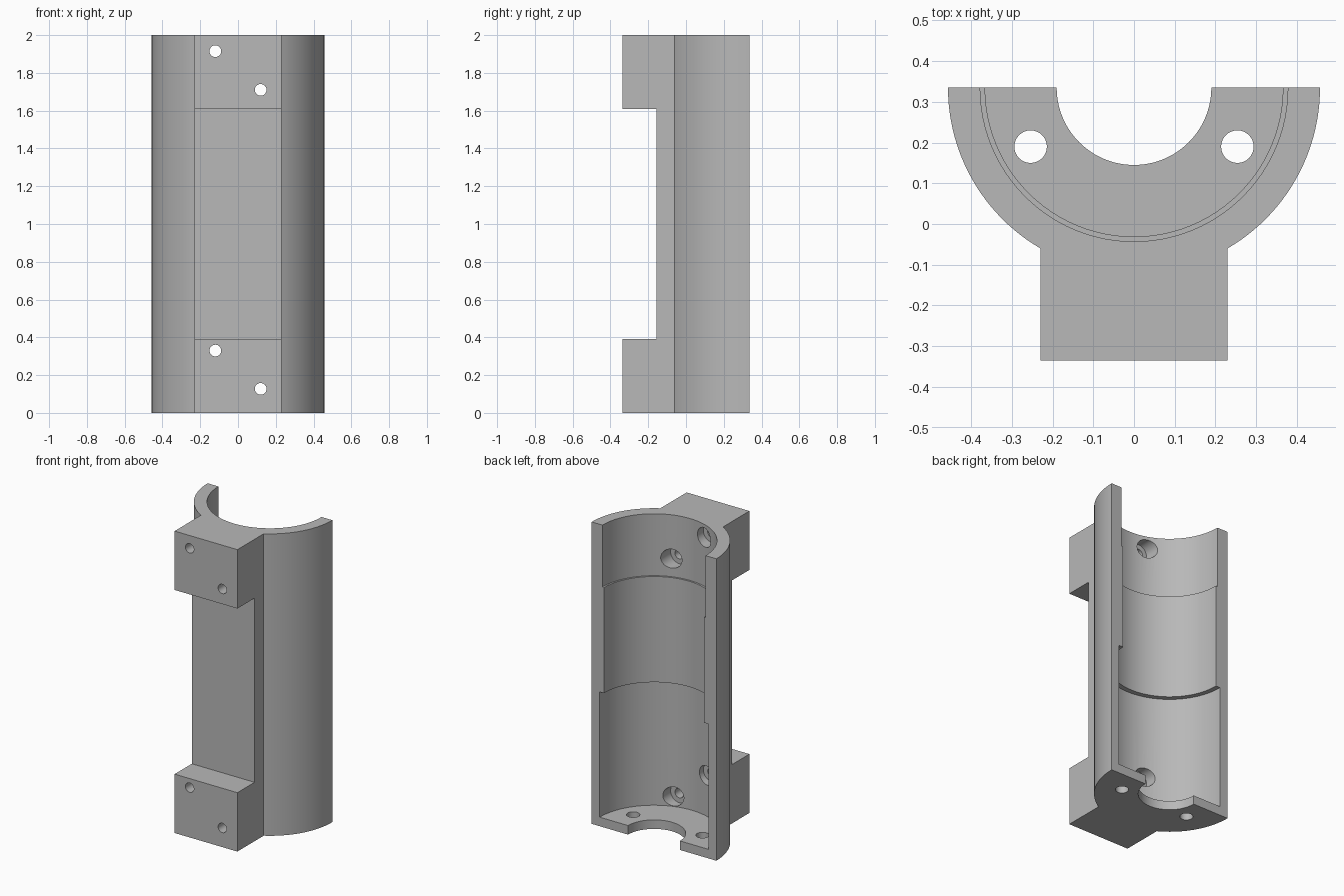
import bpy, bmesh, math
from mathutils import Matrix, Vector

cube = bpy.data.objects.get("Cube")
if cube:
    bpy.data.objects.remove(cube, do_unlink=True)

AXIS_Y = 0.335          # the shell is a half tube around this line
OUTER_R = 0.457
BLOCK_X = 0.23          # half width of the mounting blocks
BLOCK_H = 0.39
WEB_Y = -0.155

grey = bpy.data.materials.new("plain grey")
grey.use_nodes = True
colour = (0.48, 0.48, 0.48, 1)
grey.diffuse_color = colour
grey.node_tree.nodes["Principled BSDF"].inputs["Base Color"].default_value = colour


def make_object(name, bm):
    bmesh.ops.recalc_face_normals(bm, faces=bm.faces)
    mesh = bpy.data.meshes.new(name)
    bm.to_mesh(mesh)
    bm.free()
    mesh.materials.append(grey)
    obj = bpy.data.objects.new(name, mesh)
    bpy.context.collection.objects.link(obj)
    return obj


def prism(name, outline, z0, z1):
    bm = bmesh.new()
    face = bm.faces.new([bm.verts.new((x, y, z0)) for x, y in outline])
    top = bmesh.ops.extrude_face_region(bm, geom=[face])["geom"]
    bmesh.ops.translate(bm, vec=(0, 0, z1 - z0),
                        verts=[v for v in top if isinstance(v, bmesh.types.BMVert)])
    return make_object(name, bm)


def rod(name, radius, start, end):
    start, end = Vector(start), Vector(end)
    turn = (end - start).to_track_quat('Z', 'Y').to_matrix().to_4x4()
    bm = bmesh.new()
    bmesh.ops.create_cone(bm, cap_ends=True, segments=32, radius1=radius, radius2=radius,
                          depth=(end - start).length,
                          matrix=Matrix.Translation((start + end) / 2) @ turn)
    return make_object(name, bm)


def lathe(name, profile, segments=96):
    bm = bmesh.new()
    rings = [[bm.verts.new((r * math.cos(a), AXIS_Y + r * math.sin(a), z))
              for a in (2 * math.pi * i / segments for i in range(segments))]
             for r, z in profile]
    for low, high in zip(rings, rings[1:]):
        for i in range(segments):
            j = (i + 1) % segments
            bm.faces.new((low[i], low[j], high[j], high[i]))
    bm.faces.new(rings[0])
    bm.faces.new(rings[-1])
    return make_object(name, bm)


def cut(target, cutter):
    cutter.hide_render = True
    mod = target.modifiers.new("cut", 'BOOLEAN')
    mod.operation, mod.solver, mod.object = 'DIFFERENCE', 'EXACT', cutter
    bpy.context.view_layer.objects.active = target
    bpy.ops.object.modifier_apply(modifier=mod.name)
    bpy.data.objects.remove(cutter, do_unlink=True)


# Half round shell with the mounting block profile at the front
join = math.acos(BLOCK_X / OUTER_R)
right_arc = [(OUTER_R * math.cos(join * i / 24), AXIS_Y - OUTER_R * math.sin(join * i / 24))
             for i in range(25)]
half = right_arc + [(BLOCK_X, -AXIS_Y)]
outline = half + [(-x, y) for x, y in reversed(half)]
shell = prism("half_tube_bracket", outline, 0, 2)

# Recess between the upper and lower blocks
recess = [(-0.6, -0.6), (0.6, -0.6), (0.6, WEB_Y), (-0.6, WEB_Y)]
cut(shell, prism("block_recess", recess, BLOCK_H, 2 - BLOCK_H))

# Stepped bore, with a floor opening at the bottom
cut(shell, lathe("stepped_bore", [(0.19, -0.1), (0.19, 0.06), (0.398, 0.06), (0.398, 0.89),
                                  (0.366, 0.89), (0.366, 1.59), (0.378, 1.59), (0.378, 2.1)]))

# Floor holes
for side in (-1, 1):
    cut(shell, rod("floor_hole", 0.04, (side * 0.254, 0.19, -0.1), (side * 0.254, 0.19, 0.1)))

# Screw holes through the blocks, with wide head pockets inside
for x, z in ((-0.12, 1.915), (0.12, 1.71), (-0.12, 0.33), (0.12, 0.127)):
    cut(shell, rod("screw_hole", 0.031, (x, -0.5, z), (x, 0.1, z)))
    cut(shell, rod("screw_head_pocket", 0.063, (x, -0.1, z), (x, 0.1, z)))

bpy.ops.object.select_all(action='DESELECT')
shell.select_set(True)
bpy.context.view_layer.objects.active = shell
bpy.ops.object.shade_smooth_by_angle(angle=math.radians(30))
